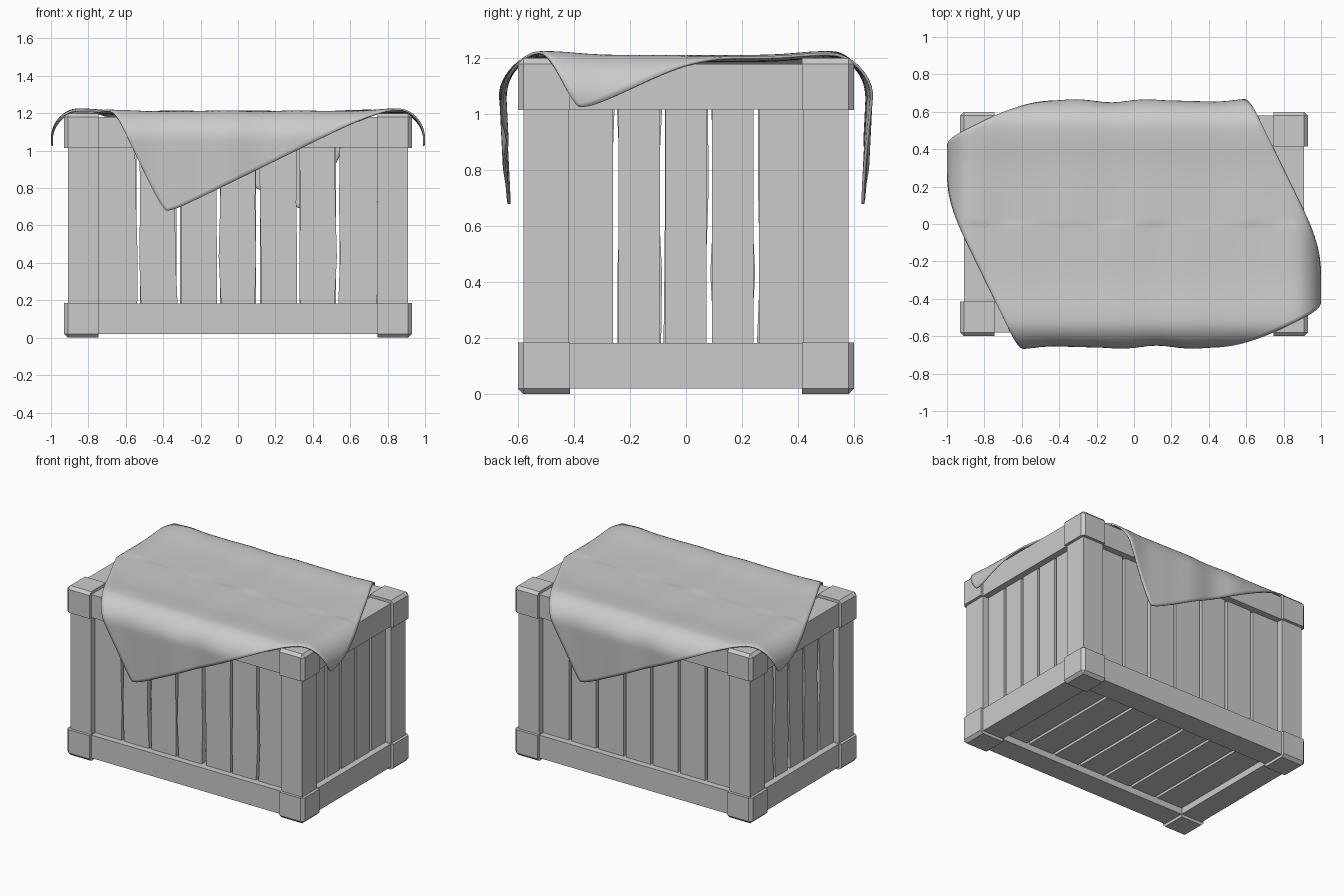
import bpy, bmesh, math, random
from mathutils import Matrix, Vector

if "Cube" in bpy.data.objects:
    bpy.data.objects.remove(bpy.data.objects["Cube"])

random.seed(4)
HX, HY, Z0, Z1 = 0.91, 0.58, 0.02, 1.18     # frame outer faces
W = 0.163                                   # beam width
ZM = (Z0 + Z1) / 2


def finish(name, bm):
    bmesh.ops.recalc_face_normals(bm, faces=bm.faces)
    me = bpy.data.meshes.new(name)
    bm.to_mesh(me)
    bm.free()
    ob = bpy.data.objects.new(name, me)
    bpy.context.collection.objects.link(ob)
    return ob


def box(name, lo, hi, outer=None, bevel=0.02):
    """Box between two corners; 'outer' signs pick the outward faces whose shared edges get chamfered."""
    bm = bmesh.new()
    lo, hi = Vector(lo), Vector(hi)
    bmesh.ops.create_cube(bm, size=1, matrix=Matrix.Translation((lo + hi) / 2) @ Matrix.Diagonal((*(hi - lo), 1)))
    if outer:
        out = Vector(outer)
        edges = [e for e in bm.edges if all(f.normal.dot(out) > 0 for f in e.link_faces)]
        bmesh.ops.bevel(bm, geom=edges, offset=bevel, segments=1, affect='EDGES')
    return finish(name, bm)


def span(s, a, b):
    return (min(s * a, s * b), max(s * a, s * b))


def panel(name, width, length, count, matrix, wobble=0.0):
    """Row of planks in one recessed panel; local z points outward."""
    bm = bmesh.new()
    step, gap, thick = width / count, 0.02, 0.04
    for i in range(count):
        l = -width / 2 + i * step + (gap / 2 if i else 0)
        r = -width / 2 + (i + 1) * step - (gap / 2 if i < count - 1 else 0)
        ts = (-0.5, -0.2, 0.15, 0.5)
        j = lambda: random.uniform(-wobble, wobble)
        outline = [(l + j(), t * length) for t in ts] + [(r + j(), t * length) for t in reversed(ts)]
        f = bm.faces.new([bm.verts.new((x, y, -thick)) for x, y in outline])
        ext = bmesh.ops.extrude_face_region(bm, geom=[f])
        for v in ext['geom']:
            if isinstance(v, bmesh.types.BMVert):
                v.co.z = 0
    bmesh.ops.transform(bm, matrix=matrix, verts=bm.verts)
    return finish(name, bm)


# Posts and chamfered corner blocks
for sx in (-1, 1):
    for sy in (-1, 1):
        x, y = span(sx, HX - W, HX), span(sy, HY - W, HY)
        box("corner_post", (x[0], y[0], Z0), (x[1], y[1], Z1))
        x, y = span(sx, 0.745, 0.93), span(sy, 0.415, 0.60)
        for sz in (-1, 1):
            z = span(sz, 0.415, 0.60)
            box("corner_block", (x[0], y[0], ZM + z[0]), (x[1], y[1], ZM + z[1]), (sx, sy, sz))

# Long and short rails at top and bottom
for sz in (-1, 1):
    z = span(sz, ZM - Z0 - W, ZM - Z0)
    za, zb = ZM + z[0], ZM + z[1]
    for s in (-1, 1):
        y = span(s, HY - W, HY)
        box("long_rail", (-HX + W, y[0], za), (HX - W, y[1], zb))
        x = span(s, HX - W, HX)
        box("short_rail", (x[0], -HY + W, za), (x[1], HY - W, zb))

# Recessed plank panels
IN = 0.045
LX, LY, LZ = 2 * (HX - W), 2 * (HY - W), Z1 - Z0 - 2 * W
up = Matrix.Rotation(math.pi / 2, 4, 'X')
for name, ang, width, n, dist, wob in (("front", 0, LX, 7, HY, 0.008), ("right", 90, LY, 5, HX, 0),
                                       ("back", 180, LX, 7, HY, 0), ("left", 270, LY, 5, HX, 0.008)):
    m = Matrix.Rotation(math.radians(ang), 4, 'Z') @ Matrix.Translation((0, -dist + IN, ZM)) @ up
    panel(name + "_planks", width, LZ, n, m, wob)
panel("lid_planks", LX, LY, 7, Matrix.Translation((0, 0, Z1 - IN)))
panel("floor_planks", LX, LY, 7, Matrix.Translation((0, 0, Z0 + IN)) @ Matrix.Rotation(math.pi, 4, 'X'))


# Draped square cloth, turned on the lid
def bend(u, flat, r=0.135):
    """Flat, then a rounded edge, then straight down: returns position and drop."""
    d = abs(u) - flat
    if d <= 0:
        return u, 0.0
    if d < r * math.pi / 2:
        return math.copysign(flat + r * math.sin(d / r), u), r * (1 - math.cos(d / r))
    drop = r + d - r * math.pi / 2
    return math.copysign(flat + r - 0.05 * (drop - r), u), drop


N, HALF, ANG = 80, 0.848, math.radians(26)
bm = bmesh.new()
bmesh.ops.create_grid(bm, x_segments=N, y_segments=N, size=HALF)
for v in bm.verts:
    a, b = v.co.x / HALF, v.co.y / HALF
    p = v.co.xy * (1 - 0.02 * abs(a * b) ** 16)
    u = p.x * math.cos(ANG) - p.y * math.sin(ANG)
    w = p.x * math.sin(ANG) + p.y * math.cos(ANG)
    x, dx = bend(u, 0.86)
    y, dy = bend(w, 0.52)
    s = 1 if w >= 0 else -1                    # half-turn symmetric wrinkles
    ripple = math.sin(13 * u * s) + 0.5 * math.sin(21 * u * s + 1)
    y += s * 0.006 * ripple * min(1, dy / 0.1)
    z = 1.194 + 0.014 * math.exp(-((abs(w) - 0.5) / 0.14) ** 2)
    z += 0.010 * math.exp(-((abs(u) - 0.82) / 0.16) ** 2)
    z += 0.002 * ripple * max(0, 1 - dy / 0.1)
    v.co = (x, y, z - dx - dy)
cloth = finish("draped_cloth", bm)
if sum(p.normal.z for p in cloth.data.polygons) < 0:
    cloth.data.flip_normals()
sol = cloth.modifiers.new("thickness", 'SOLIDIFY')
sol.thickness = 0.01
sol.offset = 0
bpy.context.view_layer.objects.active = cloth
cloth.select_set(True)
bpy.ops.object.shade_smooth_by_angle(angle=math.radians(40))
